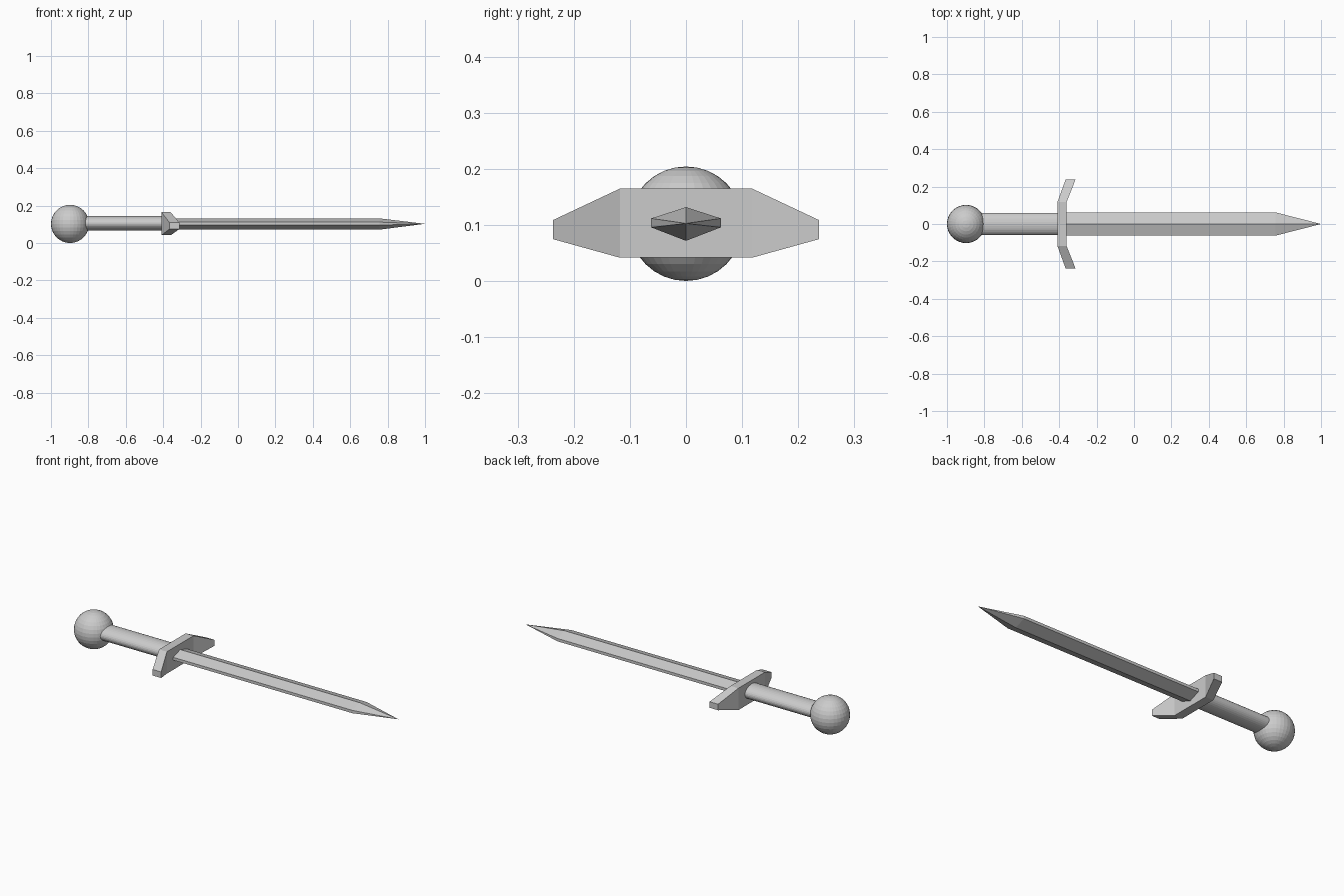
import bpy, bmesh
from math import pi

if "Cube" in bpy.data.objects:
    bpy.data.objects.remove(bpy.data.objects["Cube"])

ZC = 0.103  # height of the sword's long axis


def make_object(name, bm):
    bmesh.ops.recalc_face_normals(bm, faces=bm.faces)
    mesh = bpy.data.meshes.new(name)
    bm.to_mesh(mesh)
    bm.free()
    obj = bpy.data.objects.new(name, mesh)
    bpy.context.collection.objects.link(obj)
    return obj


def bridge(bm, a, b):
    n = len(a)
    for i in range(n):
        j = (i + 1) % n
        bm.faces.new((a[i], a[j], b[j], b[i]))


# Pommel: faceted ball
bpy.ops.mesh.primitive_uv_sphere_add(segments=32, ring_count=16, radius=0.102,
                                     location=(-0.898, 0, 0.1025))
bpy.context.object.name = "pommel"

# Grip: oval cylinder along x, running from inside the pommel to the guard
x0, x1 = -0.83, -0.40
bpy.ops.mesh.primitive_cylinder_add(vertices=32, radius=1, depth=1,
                                    location=((x0 + x1) / 2, 0, 0.106),
                                    rotation=(0, pi / 2, 0))
grip = bpy.context.object
grip.name = "grip"
grip.scale = (0.039, 0.06, x1 - x0)

# Guard: straight centre with tapered ends swept toward the blade
bm = bmesh.new()
sections = [(-0.237, -0.366, -0.313, 0.075, 0.109),
            (-0.118, -0.409, -0.360, 0.042, 0.165)]
sections += [(-s[0],) + s[1:] for s in reversed(sections)]
rings = [[bm.verts.new(p) for p in ((xa, y, za), (xb, y, za), (xb, y, zb), (xa, y, zb))]
         for y, xa, xb, za, zb in sections]
for a, b in zip(rings, rings[1:]):
    bridge(bm, a, b)
bm.faces.new(rings[0])
bm.faces.new(rings[-1])
make_object("guard", bm)

# Blade: six-sided section with a central ridge, closing to a point
bm = bmesh.new()
profile = [(0, 0.132), (0.062, 0.112), (0.062, 0.096),
           (0, 0.072), (-0.062, 0.096), (-0.062, 0.112)]
base, shoulder = [[bm.verts.new((x, y, z)) for y, z in profile] for x in (-0.37, 0.757)]
tip = bm.verts.new((1.0, 0, ZC))
bridge(bm, base, shoulder)
bm.faces.new(base)
for i in range(6):
    bm.faces.new((shoulder[i], shoulder[(i + 1) % 6], tip))
make_object("blade", bm)
